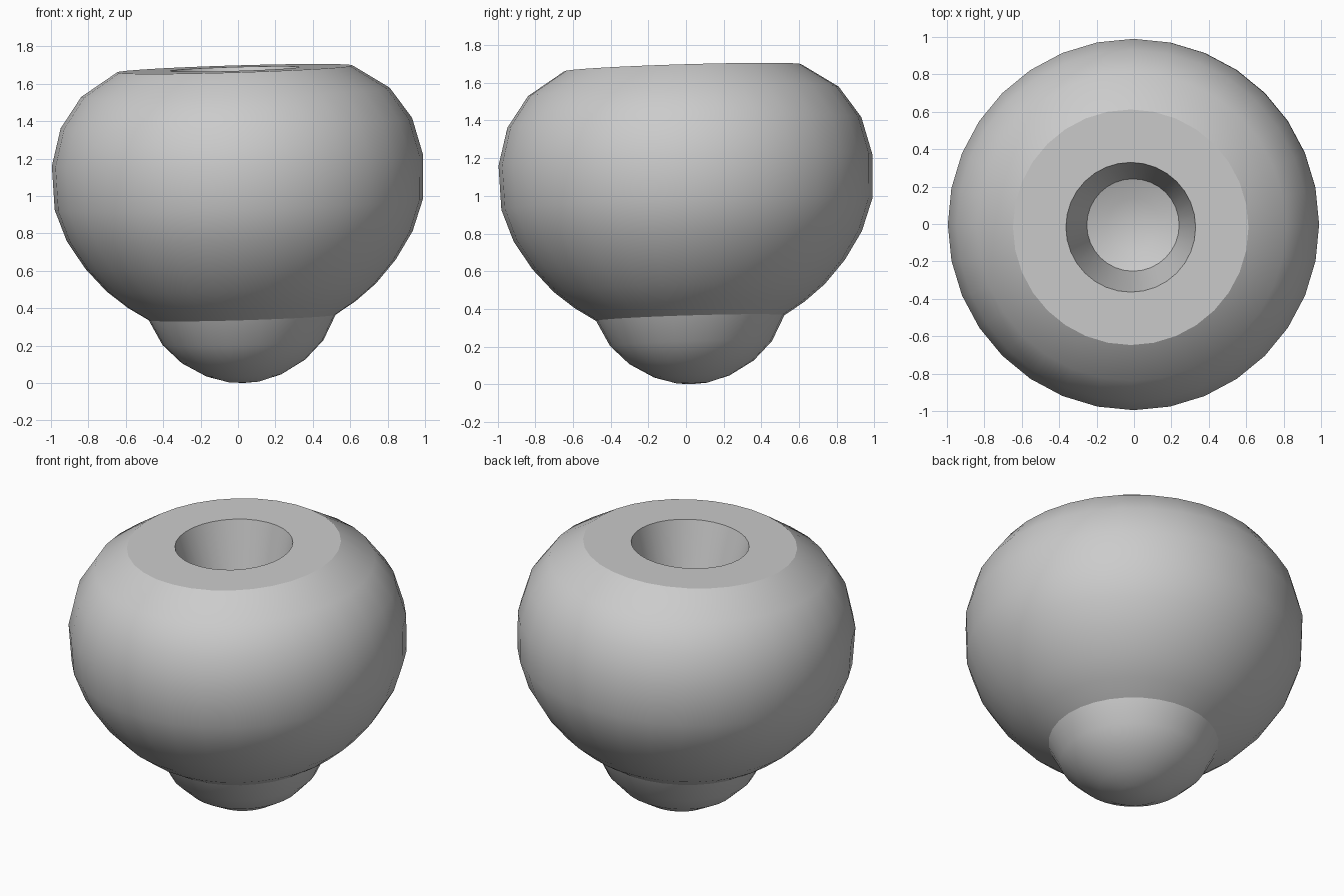
import bpy
import bmesh
import math
from mathutils import Matrix, Vector

cube = bpy.data.objects.get("Cube")
if cube:
    bpy.data.objects.remove(cube, do_unlink=True)

GREY = (0.6, 0.6, 0.6, 1.0)
material = bpy.data.materials.new("plain_grey")
material.use_nodes = True
material.diffuse_color = GREY
material.node_tree.nodes["Principled BSDF"].inputs["Base Color"].default_value = GREY

# The whole form leans slightly about its middle
pivot = Vector((0, 0, 1.1))
lean = (Matrix.Translation(pivot) @ Matrix.Rotation(-0.03, 4, "Y")
        @ Matrix.Rotation(0.03, 4, "X") @ Matrix.Translation(-pivot))


def lathe(name, profile, steps=32):
    """Turn a (radius, height) profile about z, keeping sharp rims."""
    bm = bmesh.new()
    verts = [bm.verts.new((r, 0, z)) for r, z in profile]
    edges = [bm.edges.new(pair) for pair in zip(verts, verts[1:])]
    bmesh.ops.spin(bm, geom=verts + edges, cent=(0, 0, 0), axis=(0, 0, 1),
                   angle=math.tau, steps=steps)
    bmesh.ops.remove_doubles(bm, verts=bm.verts[:], dist=0.0005)
    bmesh.ops.recalc_face_normals(bm, faces=bm.faces[:])
    bm.transform(lean)
    for face in bm.faces:
        face.smooth = True
    for edge in bm.edges:
        edge.smooth = edge.calc_face_angle(0) < math.radians(30)
    mesh = bpy.data.meshes.new(name)
    bm.to_mesh(mesh)
    bm.free()
    mesh.materials.append(material)
    obj = bpy.data.objects.new(name, mesh)
    bpy.context.collection.objects.link(obj)
    return obj


# Round body: dished socket floor, tapered wall, flat top, bulging side
lathe("body", [
    (0, 1.22), (0.14, 1.24), (0.247, 1.28), (0.347, 1.68), (0.63, 1.68),
    (0.825, 1.555), (0.94, 1.39), (0.993, 1.19), (0.985, 0.955),
    (0.925, 0.785), (0.83, 0.635), (0.72, 0.51), (0.61, 0.42), (0.5, 0.35),
])

# Rounded foot
lathe("foot", [
    (0.5, 0.35), (0.43, 0.215), (0.33, 0.115), (0.2, 0.04),
    (0.08, 0.005), (0, 0.0),
])
